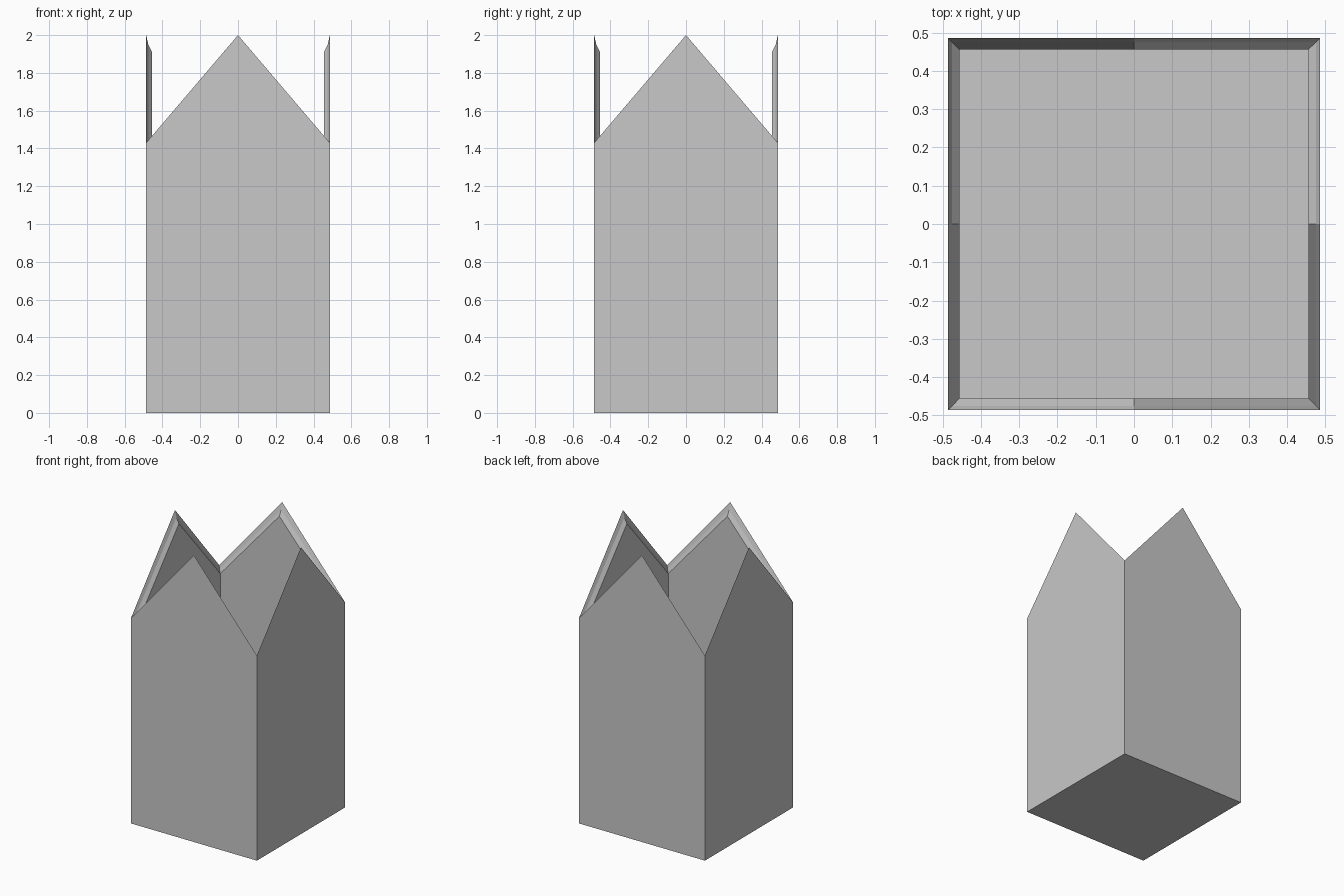
import bpy
import bmesh

cube = bpy.data.objects.get("Cube")
if cube:
    bpy.data.objects.remove(cube, do_unlink=True)

grey = bpy.data.materials.new("plain grey")
grey.use_nodes = True
colour = (0.58, 0.58, 0.58, 1)
grey.diffuse_color = colour
grey.node_tree.nodes["Principled BSDF"].inputs["Base Color"].default_value = colour

bm = bmesh.new()


def ring(half, corner_z, peak_z):
    """Square loop of corners and side midpoints at alternating heights."""
    steps = [(-1, -1), (0, -1), (1, -1), (1, 0), (1, 1), (0, 1), (-1, 1), (-1, 0)]
    return [bm.verts.new((half * x, half * y, corner_z if x * y else peak_z))
            for x, y in steps]


def bridge(a, b):
    for i in range(len(a)):
        j = (i + 1) % len(a)
        bm.faces.new((a[i], a[j], b[j], b[i]))


# Outer wall, pointed sloping rim, inner wall
rings = [
    ring(0.486, 0, 0),
    ring(0.486, 1.43, 2.0),
    ring(0.475, 1.41, 1.95),
    ring(0.456, 1.39, 1.912),
    ring(0.456, 0.03, 0.03),
]
for lower, upper in zip(rings, rings[1:]):
    bridge(lower, upper)

# Underside and inside floor
bm.faces.new(rings[0][::-1])
bm.faces.new(rings[-1])

bmesh.ops.recalc_face_normals(bm, faces=bm.faces)
mesh = bpy.data.meshes.new("open_box")
bm.to_mesh(mesh)
bm.free()
mesh.materials.append(grey)
box = bpy.data.objects.new("open_box", mesh)
bpy.context.collection.objects.link(box)
